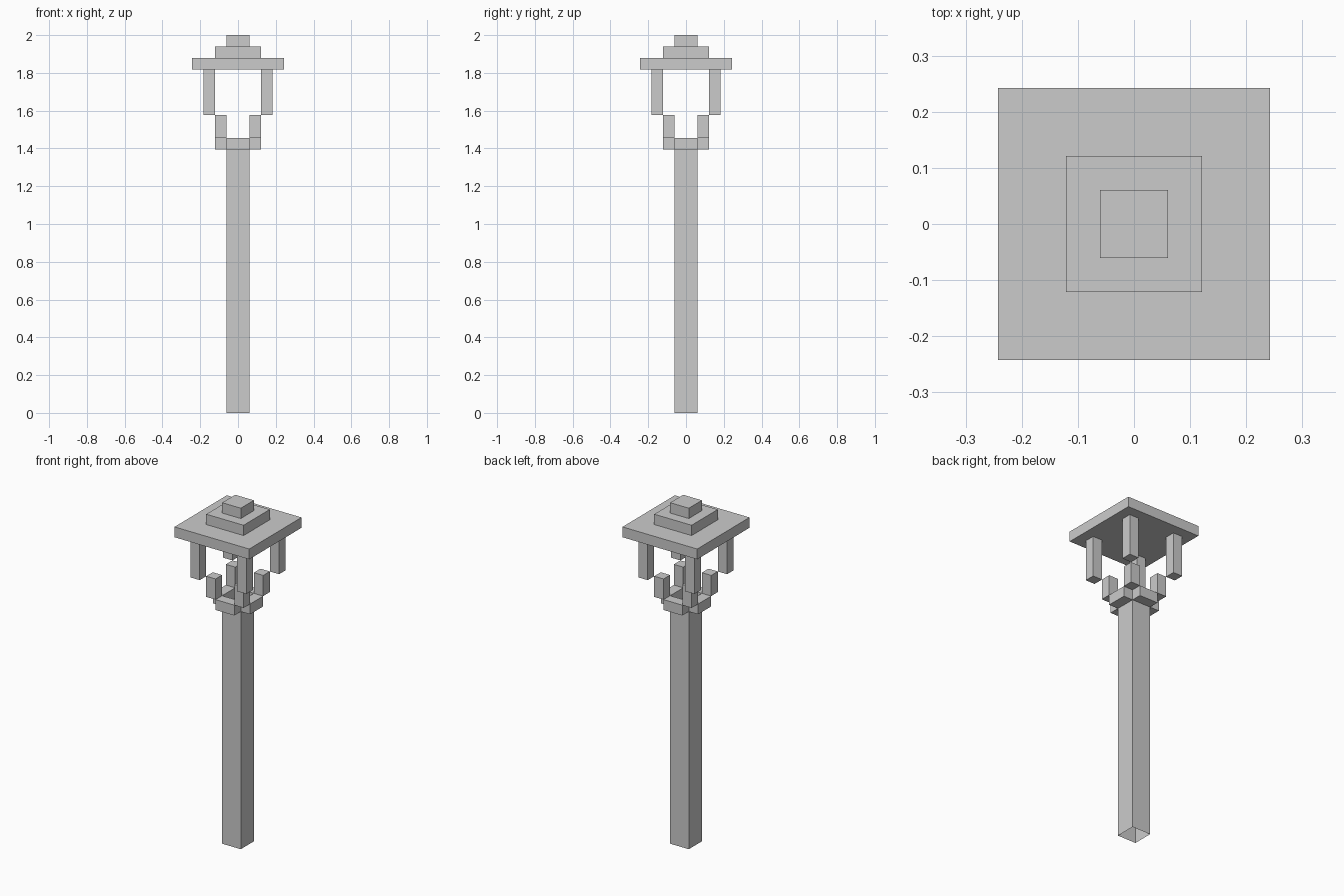
import bpy, bmesh
from mathutils import Vector

if "Cube" in bpy.data.objects:
    bpy.data.objects.remove(bpy.data.objects["Cube"])

U = 2 / 33  # block size of the model's grid


def block(name, lo, hi, open_sides=()):
    """Box between two grid corners; open_sides drops 'top' / 'bottom' faces."""
    lo, hi = Vector(lo) * U, Vector(hi) * U
    bm = bmesh.new()
    bmesh.ops.create_cube(bm, size=1)
    for v in bm.verts:
        v.co = Vector([lo[i] if v.co[i] < 0 else hi[i] for i in range(3)])
    bm.normal_update()
    drop = [f for f in bm.faces
            if ("top" in open_sides and f.normal.z > 0.5)
            or ("bottom" in open_sides and f.normal.z < -0.5)]
    bmesh.ops.delete(bm, geom=drop, context='FACES')
    me = bpy.data.meshes.new(name)
    bm.to_mesh(me)
    bm.free()
    ob = bpy.data.objects.new(name, me)
    bpy.context.collection.objects.link(ob)
    return ob


def slab(name, half, z0, z1, open_sides=()):
    return block(name, (-half, -half, z0), (half, half, z1), open_sides)


# Pole, open underneath
slab("pole", 1, 0, 23, ("bottom",))

# Collar: four bars around the pole top, corners left out
block("collar_front", (-1, -2, 23), (1, -1, 24))
block("collar_back", (-1, 1, 23), (1, 2, 24))
block("collar_left", (-2, -1, 23), (-1, 1, 24))
block("collar_right", (1, -1, 23), (2, 1, 24))

# Lantern frame: short lower struts, then longer ones stepped outward
for sx, side in ((-1, "left"), (1, "right")):
    for sy, end in ((-1, "front"), (1, "back")):
        for part, r, z0, z1, gone in (("lower_strut", 1, 24, 26, ()),
                                      ("upper_strut", 2, 26, 30, ("top",))):
            xs = sorted((sx * r, sx * (r + 1)))
            ys = sorted((sy * r, sy * (r + 1)))
            block(f"{part}_{end}_{side}", (xs[0], ys[0], z0),
                  (xs[1], ys[1], z1), gone)

# Stepped roof
slab("roof_plate", 4, 30, 31)
slab("roof_step", 2, 31, 32, ("bottom",))
slab("roof_cap", 1, 32, 33, ("bottom",))
